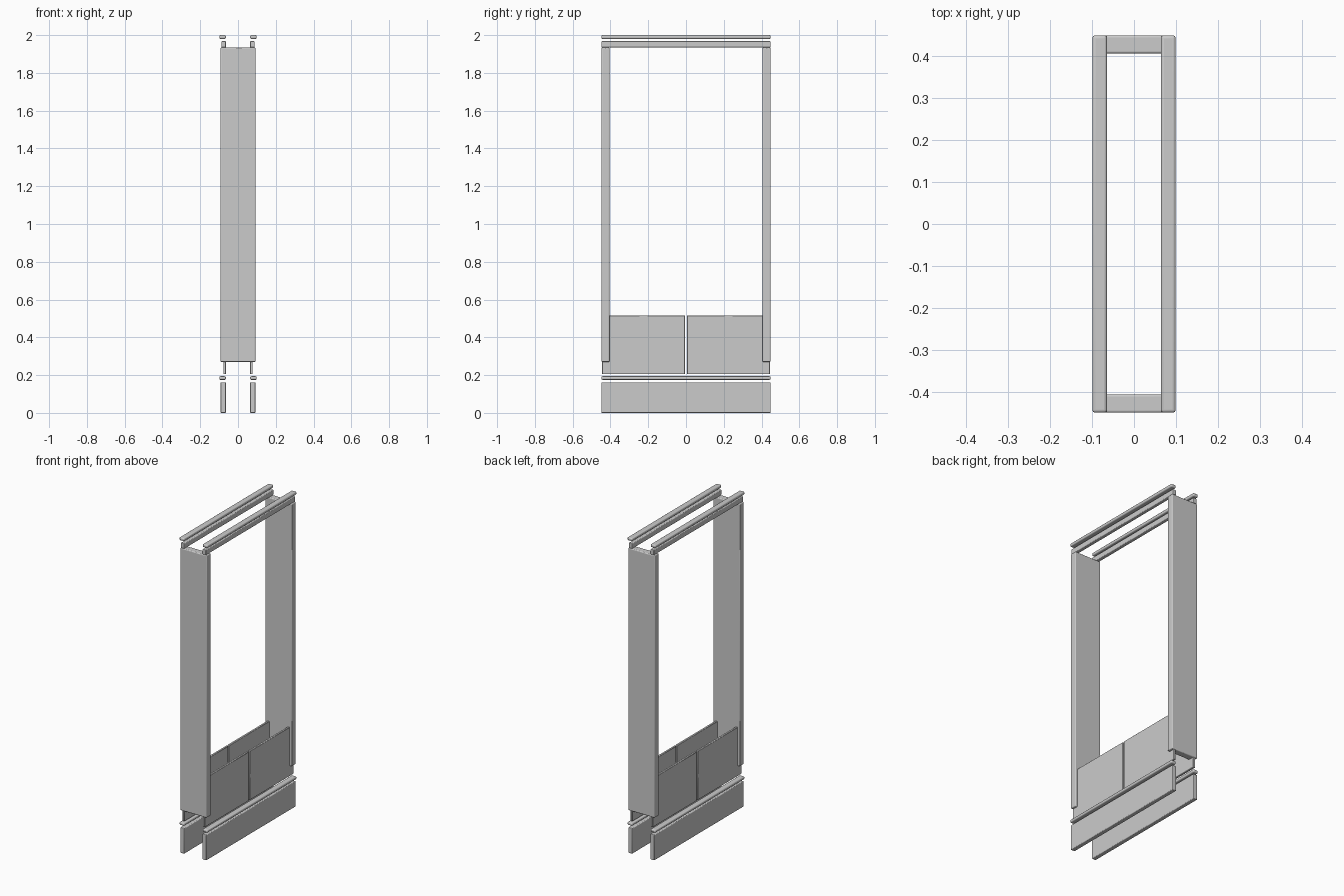
import bpy

if "Cube" in bpy.data.objects:
    bpy.data.objects.remove(bpy.data.objects["Cube"])


def box(name, x, y, z, bevel=0.003, segments=2):
    """Bevelled box from (min, max) ranges on each axis."""
    size = [b - a for a, b in (x, y, z)]
    centre = [(a + b) / 2 for a, b in (x, y, z)]
    bpy.ops.mesh.primitive_cube_add(size=1, location=centre)
    ob = bpy.context.object
    ob.name = name
    ob.scale = size
    bpy.ops.object.transform_apply(location=False, rotation=False, scale=True)
    mod = ob.modifiers.new("rounded_edges", 'BEVEL')
    mod.width = bevel
    mod.segments = segments
    bpy.ops.object.shade_smooth_by_angle()
    return ob


def span(a, b, side):
    """Range a..b mirrored to the given side of the origin."""
    return tuple(sorted((a * side, b * side)))


HALF = 0.448     # half length along y
INNER = 0.064    # shared inner face of every long board

for side, label in ((-1, "left"), (1, "right")):
    full = (-HALF, HALF)
    # Top moulding: overhanging cap and rail below it
    box(f"{label}_top_cap", span(INNER, 0.099, side), full, (1.98, 2.0), 0.007, 4)
    box(f"{label}_top_rail", span(INNER, 0.088, side), full, (1.934, 1.968), 0.004, 3)
    # Bottom moulding: cap and plinth board
    box(f"{label}_base_cap", span(INNER, 0.099, side), full, (0.175, 0.194), 0.007, 4)
    box(f"{label}_plinth", span(INNER, 0.092, side), full, (0.0, 0.162), 0.004, 3)
    # Two lower panels with a narrow gap
    for end, place in ((-1, "front"), (1, "back")):
        box(f"{label}_{place}_panel", span(INNER, 0.078, side),
            span(0.005, HALF - 0.003, end), (0.205, 0.516), 0.002, 1)

# Wide upright posts at each end
for end, place in ((-1, "front"), (1, "back")):
    box(f"{place}_post", (-0.093, 0.093), span(0.405, HALF, end),
        (0.27, 1.934), 0.005, 3)
